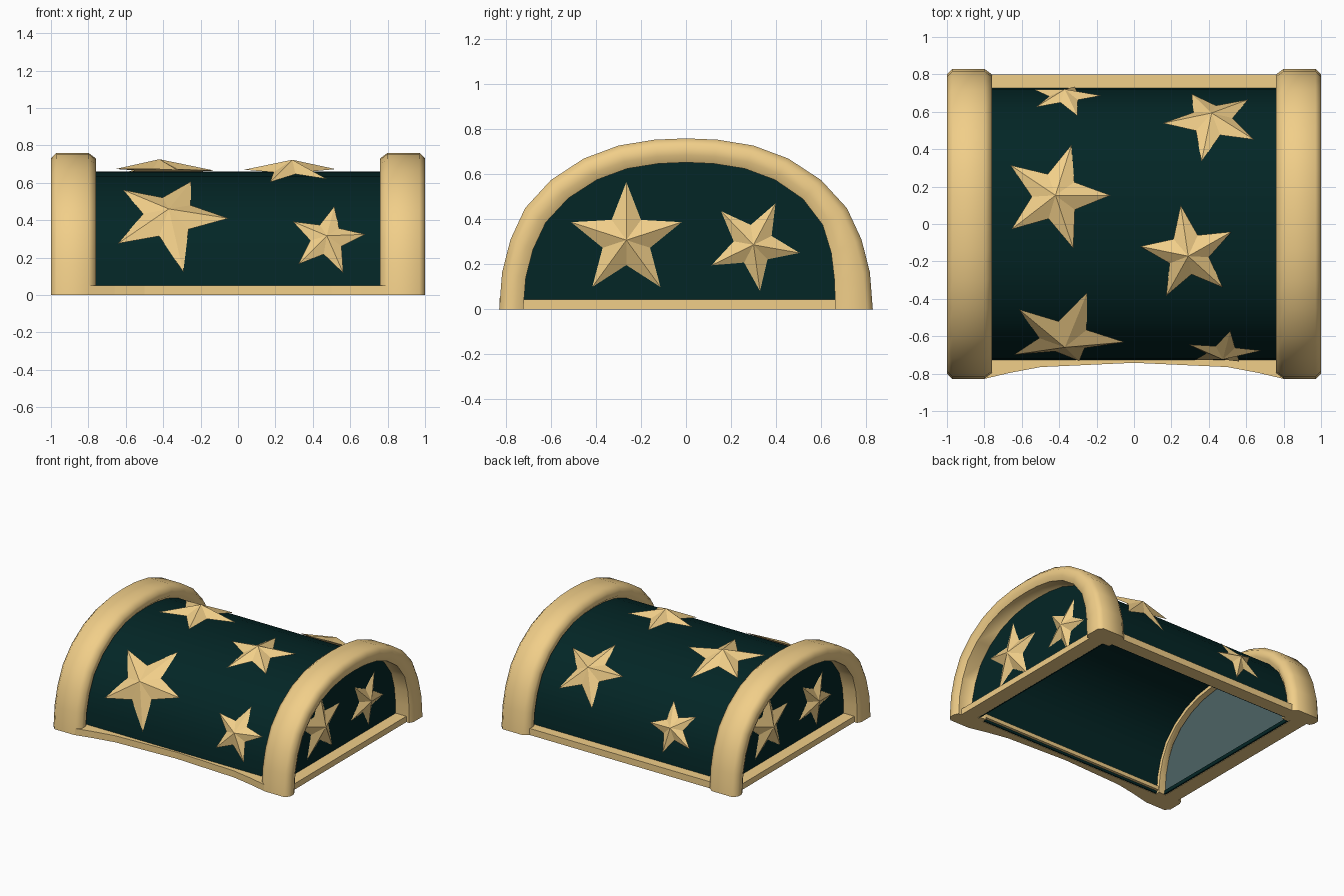
import bpy, bmesh, math
from mathutils import Vector
from mathutils.bvhtree import BVHTree

if "Cube" in bpy.data.objects:
    bpy.data.objects.remove(bpy.data.objects["Cube"])


def material(name, rgb):
    m = bpy.data.materials.new(name)
    m.diffuse_color = (*rgb, 1)
    m.use_nodes = True
    m.node_tree.nodes["Principled BSDF"].inputs["Base Color"].default_value = m.diffuse_color
    return m


GOLD = material("gold", (0.88, 0.62, 0.25))
TEAL = material("dark_teal", (0.001, 0.019, 0.019))
GREY = material("grey_teal", (0.075, 0.125, 0.13))

# Outer half-arch (y, z), mirrored to a full arch from front to back
HALF = [(-.83, 0), (-.817, .165), (-.78, .31), (-.715, .45), (-.60, .575),
        (-.455, .67), (-.30, .728), (-.14, .754), (0, .76)]
ARCH = HALF + [(-y, z) for y, z in reversed(HALF[:-1])]


def inset(y, z, d, lift=0):
    return y * (.83 - d) / .83, max(lift, z * (.76 - d) / .76)


def finish(bm, name, mats, smooth=0):
    bmesh.ops.recalc_face_normals(bm, faces=bm.faces)
    me = bpy.data.meshes.new(name)
    bm.to_mesh(me)
    bm.free()
    ob = bpy.data.objects.new(name, me)
    bpy.context.collection.objects.link(ob)
    for m in mats:
        me.materials.append(m)
    if smooth:
        bpy.ops.object.select_all(action='DESELECT')
        ob.select_set(True)
        bpy.context.view_layer.objects.active = ob
        bpy.ops.object.shade_smooth_by_angle(angle=math.radians(smooth))
    return ob


def sweep(section, foot=0, lift=0):
    """Sweep a closed (x, depth) section along the arch; foot thickens the +y end."""
    bm = bmesh.new()
    rings = []
    for y, z in ARCH:
        extra = foot * max(0, y / .83) ** 8
        ring = []
        for x, d in section:
            if x > .85 and d > .05:
                d += extra
            ring.append(bm.verts.new((x, *inset(y, z, d, lift))))
        rings.append(ring)
    n = len(section)
    for a, b in zip(rings, rings[1:]):
        for i in range(n):
            bm.faces.new((a[i], a[(i + 1) % n], b[(i + 1) % n], b[i]))
    bm.faces.new(rings[0])
    bm.faces.new(rings[-1])
    return bm


def prism(pts, offset):
    """Extrude a flat polygon by an offset vector."""
    bm = bmesh.new()
    a = [bm.verts.new(p) for p in pts]
    b = [bm.verts.new(Vector(p) + Vector(offset)) for p in pts]
    bm.faces.new(a)
    bm.faces.new(b)
    for i in range(len(a)):
        j = (i + 1) % len(a)
        bm.faces.new((a[i], a[j], b[j], b[i]))
    return bm


def slab(name, x0, x1, y0, y1, z0, z1, mat=GOLD):
    finish(prism([(x0, y0, z0), (x1, y0, z0), (x1, y1, z0), (x0, y1, z0)], (0, 0, z1 - z0)), name, [mat])


# Barrel shell
bm = sweep([(-.87, .10), (.87, .10), (.87, .14), (-.87, .14)], 0, .003)
bm.normal_update()
SURFACE = BVHTree.FromBMesh(bm)
finish(bm, "barrel_shell", [TEAL], 32)

# End arches, end panels and end rails
SECTION = [(.80, 0), (.97, 0), (1, .03), (1, .075), (.984, .107), (.87, .107),
           (.83, .165), (.785, .165), (.785, .10), (.76, .075), (.76, .03)]
for side, s in (("right", 1), ("left", -1)):
    bm = sweep(SECTION, .06)
    if s < 0:
        for v in bm.verts:
            v.co.x, v.co.y = -v.co.x, -v.co.y
    finish(bm, side + "_arch", [GOLD], 56)
    bm = prism([(s * .84, *inset(y, z, .115, .003)) for y, z in ARCH], (s * .03, 0, 0))
    for f in bm.faces:
        if all(abs(abs(v.co.x) - .84) < .001 for v in f.verts):
            f.material_index = 1
    finish(bm, side + "_end_panel", [TEAL, GREY])
    slab(side + "_end_rail", s * .845, s * .96, -.74, .74, 0, .045)
    slab(side + "_end_lining", s * .832, s * .842, -.69, .69, .002, .03, TEAL)

# Long rails: straight at the back, bowed inward at the front
slab("back_rail", -.80, .80, .70, .80, 0, .05)
BOW = [(-.80, -.828), (-.66, -.795), (-.50, -.765), (0, -.742), (.50, -.765), (.66, -.795), (.80, -.828)]
finish(prism([(x, y, 0) for x, y in BOW] + [(.80, -.70, 0), (-.80, -.70, 0)], (0, 0, .05)),
       "front_rail", [GOLD])
for name, s in (("front", -1), ("back", 1)):
    slab(name + "_inner_trim", -.80, .80, s * .668, s * .695, .02, .05)


def star(name, centre, normal, radius, angle, relief):
    """Faceted five-point star whose rim hugs the shell (or stays flat on the ends)."""
    n = Vector(normal).normalized()
    c = Vector(centre)
    flat = abs(n.x) > .5
    u = Vector((0, n.x, 0)) if flat else Vector((1, 0, 0))
    v = n.cross(u)
    lift = .006 if flat else .015

    def on_surface(p):
        hit = None if flat else SURFACE.ray_cast(p + n * .4, -n)[0]
        return hit or p

    bm = bmesh.new()
    apex = bm.verts.new(on_surface(c) + n * relief)
    rim = []
    for i in range(10):
        r = radius * (.43 if i % 2 else 1)
        a = math.radians(angle + 36 * i)
        p = on_surface(c + u * r * math.cos(a) + v * r * math.sin(a))
        rim.append(bm.verts.new(p + n * lift))
    for i in range(10):
        bm.faces.new((apex, rim[i], rim[(i + 1) % 10]))
    bm.faces.new(rim[::-1])
    finish(bm, name, [GOLD])


# Stars on the barrel
star("top_left_star", (-.42, .148, .66), (0, .08, 1), .294, 73, .075)
star("top_right_star", (.29, -.155, .64), (0, -.2, .98), .26, 99, .075)
star("front_left_star", (-.37, -.57, .39), (0, -.79, .62), .32, -4, .07)
star("front_right_star", (.475, -.66, .29), (0, -.92, .38), .208, 7, .055)
star("back_right_star", (.415, .55, .48), (0, .65, .76), .262, 42, .07)
star("back_left_star", (-.37, .66, .30), (0, .92, .38), .195, 2, .055)

# Stars on both end panels
for side, s in (("right", 1), ("left", -1)):
    star(side + "_end_large_star", (s * .87, s * -.265, .308), (s, 0, 0), .258, 90, .06)
    star(side + "_end_small_star", (s * .87, s * .30, .287), (s, 0, 0), .208, 62, .05)
